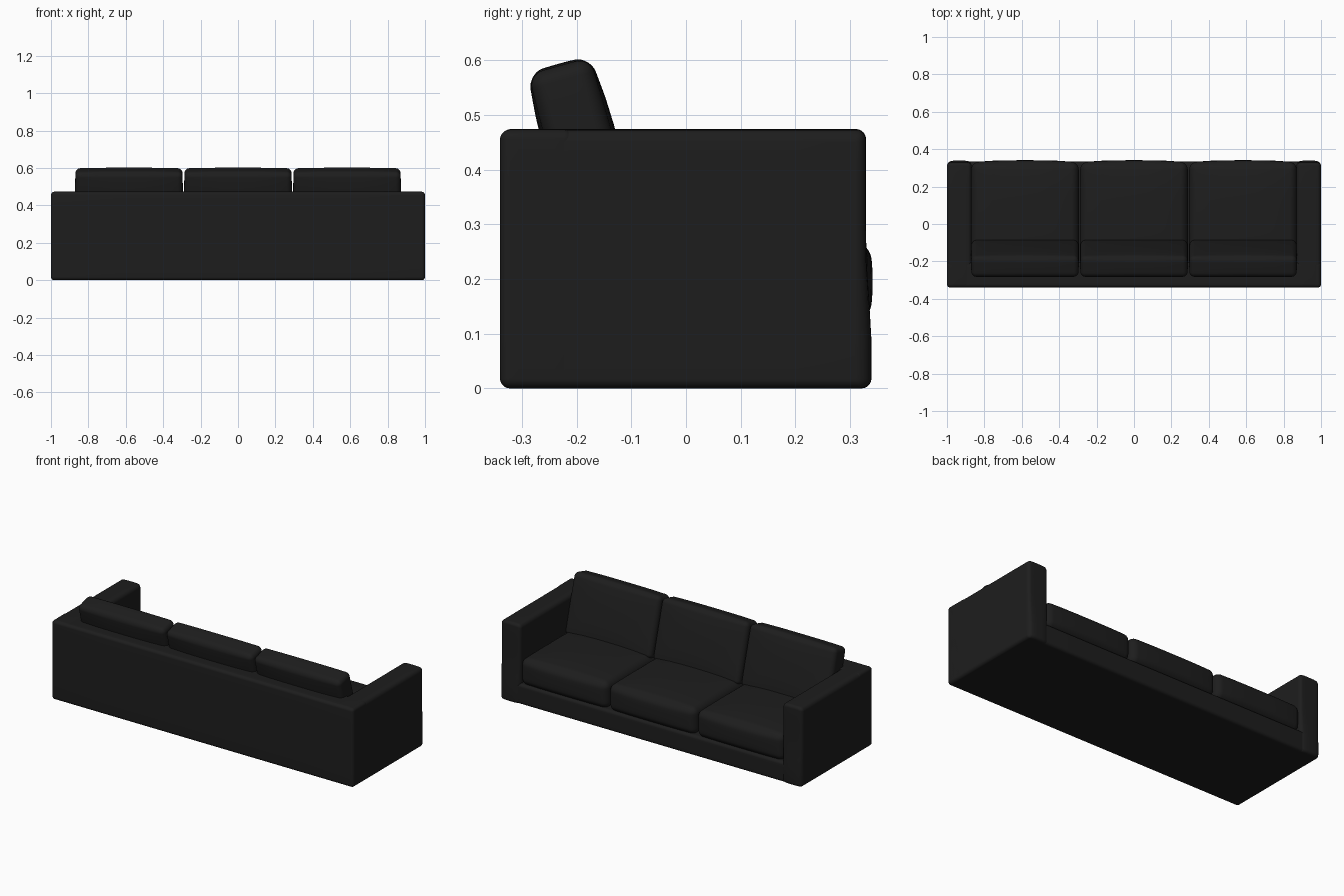
import bpy, bmesh, math
from mathutils import Vector, Matrix

if "Cube" in bpy.data.objects:
    bpy.data.objects.remove(bpy.data.objects["Cube"])

leather = bpy.data.materials.new("black leather")
leather.diffuse_color = (0.0125, 0.0125, 0.0125, 1)
leather.use_nodes = True
leather.node_tree.nodes["Principled BSDF"].inputs["Base Color"].default_value = leather.diffuse_color
N, R = 14, 4  # grid steps per side, steps used for each rounded edge


def soft_box(name, lo, hi, r, bulge=(0, 0, 0), warp=None, matrix=None):
    """Rounded box between lo and hi; faces swell outward by bulge."""
    lo, hi = Vector(lo), Vector(hi)
    c, h = (lo + hi) / 2, (hi - lo) / 2
    bm = bmesh.new()
    bmesh.ops.create_cube(bm, size=2)
    bmesh.ops.subdivide_edges(bm, edges=bm.edges[:], cuts=N - 1, use_grid_fill=True)
    for v in bm.verts:
        p, q = Vector(), Vector()
        for a in range(3):
            i = round((v.co[a] + 1) / 2 * N)
            core = h[a] - r
            if i <= R:
                p[a] = -core - r * math.tan(math.pi / 4 * (R - i) / R)
            elif i >= N - R:
                p[a] = core + r * math.tan(math.pi / 4 * (i - N + R) / R)
            else:
                p[a] = core * (2 * (i - R) / (N - 2 * R) - 1)
            q[a] = max(-core, min(core, p[a]))
        p = q + (p - q).normalized() * r
        u = Vector([p[a] / h[a] for a in range(3)])
        for a in range(3):
            b, d = (a + 1) % 3, (a + 2) % 3
            p[a] += bulge[a] * u[a] * (1 - abs(u[b]) ** 3) * (1 - abs(u[d]) ** 3)
        p += c
        v.co = warp(p) if warp else p
    bmesh.ops.recalc_face_normals(bm, faces=bm.faces)
    if matrix:
        bm.transform(matrix)
    for f in bm.faces:
        f.smooth = True
    me = bpy.data.meshes.new(name)
    bm.to_mesh(me)
    bm.free()
    me.materials.append(leather)
    ob = bpy.data.objects.new(name, me)
    bpy.context.collection.objects.link(ob)
    return ob


def arm_shape(p):
    # arm front swells near the floor, arm top is slightly domed
    across = 1 - min(1, abs((abs(p.x) - 0.934) / 0.066)) ** 4
    if p.y > 0.2:
        low = max(0, min(1, (0.25 - p.z) / 0.15))
        p.y += (0.002 + 0.01 * low) * across
    if p.z > 0.4:
        p.z += 0.006 * across
    return p


# Frame: back panel, base and arms
soft_box("back_panel", (-1, -0.34, 0), (1, -0.205, 0.473), 0.018)
soft_box("base", (-0.9, -0.32, 0), (0.9, 0.333, 0.122), 0.018)
for side, x0, x1 in (("left", -1, -0.868), ("right", 0.868, 1)):
    soft_box(side + "_arm", (x0, -0.338, 0), (x1, 0.327, 0.468), 0.018, warp=arm_shape)

# Three seat cushions and three leaning back cushions
tilt = Matrix.Translation((0, -0.185, 0.42)) @ Matrix.Rotation(math.radians(15.5), 4, 'X')
for i, place in enumerate(("left", "middle", "right")):
    x = (i - 1) * 0.583
    soft_box(place + "_seat_cushion", (x - 0.287, -0.25, 0.116), (x + 0.287, 0.329, 0.275),
             0.038, (0.002, 0.012, 0.018))
    soft_box(place + "_back_cushion", (x - 0.286, -0.058, -0.18), (x + 0.286, 0.058, 0.175),
             0.026, (0.002, 0.010, 0.005), matrix=tilt)
